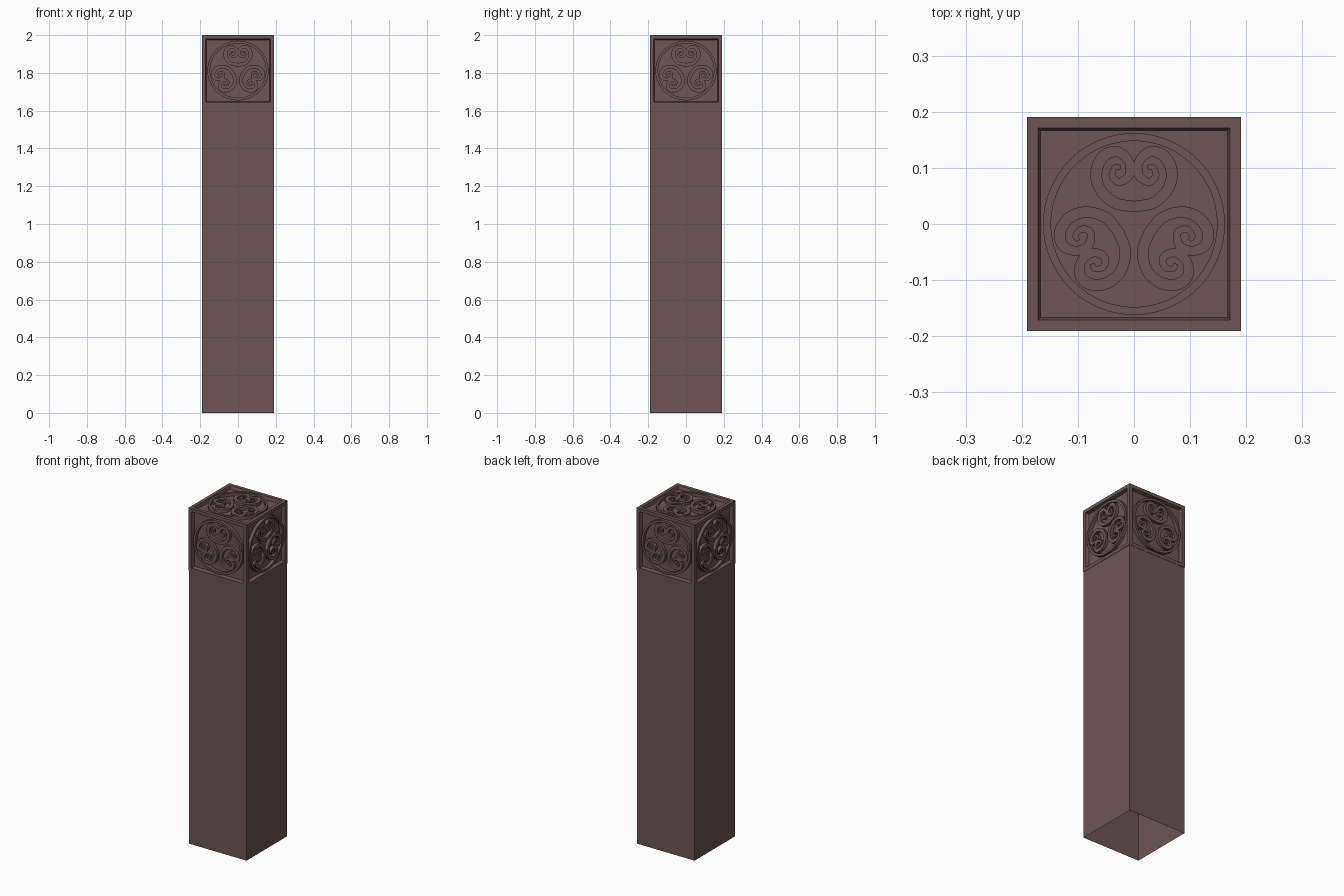
import bpy, bmesh, math
from mathutils import Matrix, Vector

if "Cube" in bpy.data.objects:
    bpy.data.objects.remove(bpy.data.objects["Cube"])

HALF, POST_HALF, HEAD_Z, DEPTH = 0.191, 0.1895, 1.625, 0.02
mat = bpy.data.materials.new("dark_stone")
mat.diffuse_color = (0.15, 0.09, 0.09, 1)
mat.use_nodes = True
mat.node_tree.nodes["Principled BSDF"].inputs["Base Color"].default_value = mat.diffuse_color


def finish(bm, name):
    bmesh.ops.recalc_face_normals(bm, faces=bm.faces)
    me = bpy.data.meshes.new(name)
    bm.to_mesh(me)
    bm.free()
    me.materials.append(mat)
    ob = bpy.data.objects.new(name, me)
    bpy.context.collection.objects.link(ob)
    return ob


def box(half, z0, z1, drop):
    bm = bmesh.new()
    bmesh.ops.create_cube(bm, size=1, matrix=Matrix.Translation((0, 0, (z0 + z1) / 2))
                          @ Matrix.Diagonal((2 * half, 2 * half, z1 - z0, 1)))
    bm.normal_update()
    bmesh.ops.delete(bm, geom=[f for f in bm.faces if drop(f.normal.z)], context='FACES')
    return bm


# Shaft: hollow, open underneath
finish(box(POST_HALF, 0, HEAD_Z, lambda n: abs(n) > 0.5), "shaft")

# Head block with five framed, sloped recesses
bm = box(HALF, HEAD_Z, 2, lambda n: n < -0.5)
panels = bm.faces[:]
bmesh.ops.inset_individual(bm, faces=panels, thickness=0.028)
bmesh.ops.inset_individual(bm, faces=panels, thickness=0.007, depth=-DEPTH)
finish(bm, "head_block")


def spline(pts, steps=7):
    """Catmull-Rom through (x, y, width) points."""
    p = [Vector(q) for q in pts]
    p = [2 * p[0] - p[1]] + p + [2 * p[-1] - p[-2]]
    out = []
    for a, b, c, d in zip(p, p[1:], p[2:], p[3:]):
        for i in range(steps):
            t = i / steps
            out.append(0.5 * (2 * b + (c - a) * t + (2 * a - 5 * b + 4 * c - d) * t * t
                              + (3 * b - a - 3 * c + d) * t ** 3))
    return out + [p[-2]]


def ribbon(bm, path, top, m, closed=False):
    """Flat raised band following the path."""
    n = len(path)
    rows = []
    for i, p in enumerate(path):
        a = path[i - 1] if (closed or i) else p
        b = path[(i + 1) % n] if (closed or i < n - 1) else p
        t = Vector((b.x - a.x, b.y - a.y)).normalized()
        off = Vector((-t.y, t.x)) * p.z / 2
        rows.append([bm.verts.new(m @ Vector((p.x + s * off.x, p.y + s * off.y, z)))
                     for s, z in ((1, -DEPTH), (1, top), (-1, top), (-1, -DEPTH))])
    for i in range(n if closed else n - 1):
        r, q = rows[i], rows[(i + 1) % n]
        for k in range(3):
            bm.faces.new((r[k], r[k + 1], q[k + 1], q[k]))
    if not closed:
        bm.faces.new(rows[0])
        bm.faces.new(rows[-1])


# One half of a scroll: bowl, shoulder, inward curl
SCROLL = [(0, 0.031, 0.02), (-0.035, 0.038, 0.02), (-0.061, 0.063, 0.02),
          (-0.067, 0.094, 0.021), (-0.054, 0.121, 0.021), (-0.030, 0.129, 0.019),
          (-0.010, 0.113, 0.017), (-0.008, 0.088, 0.016), (-0.026, 0.075, 0.014),
          (-0.039, 0.086, 0.012), (-0.034, 0.101, 0.010), (-0.024, 0.100, 0.009)]


def ornament(name, m):
    bm = bmesh.new()
    circle = [Vector((0.155 * math.cos(a), 0.155 * math.sin(a), 0.014))
              for a in (math.tau * i / 64 for i in range(64))]
    ribbon(bm, circle, -0.001, m, True)
    half = spline(SCROLL)
    full = half[::-1] + [Vector((-p.x, p.y, p.z)) for p in half[1:]]
    for k in range(3):
        ribbon(bm, full, -0.002, m @ Matrix.Rotation(k * math.tau / 3, 4, 'Z'))
    finish(bm, name)


# Ornaments on the top and on all four sides
ornament("ornament_top", Matrix.Translation((0, 0, 2)))
squash = Matrix.Diagonal((1, 0.975, 1, 1))
for k, side in enumerate(("front", "right", "back", "left")):
    ornament("ornament_" + side, Matrix.Rotation(k * math.pi / 2, 4, 'Z')
             @ Matrix.Translation((0, -HALF, (HEAD_Z + 2) / 2))
             @ Matrix.Rotation(math.pi / 2, 4, 'X') @ squash)
